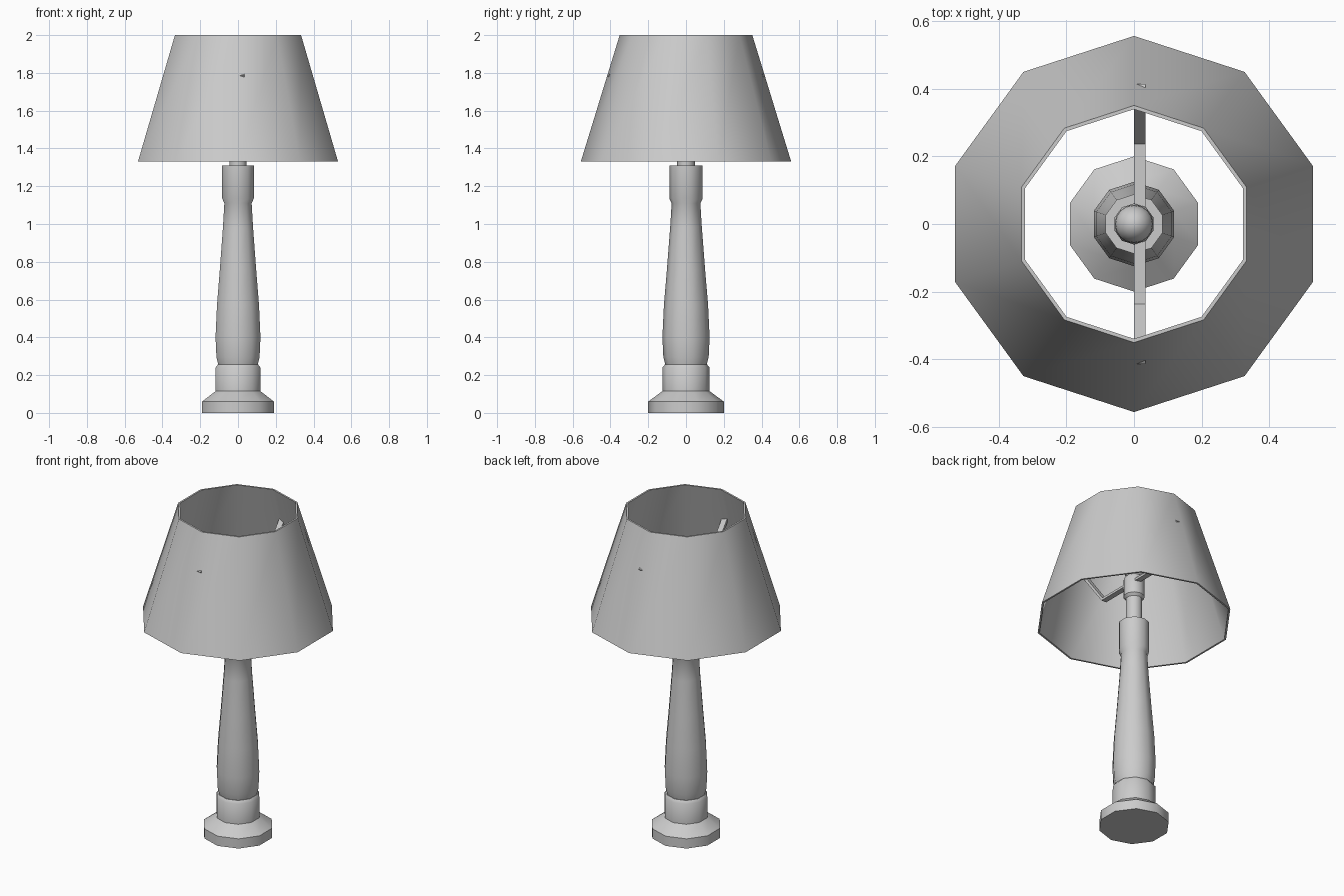
import bpy, bmesh, math

if "Cube" in bpy.data.objects:
    bpy.data.objects.remove(bpy.data.objects["Cube"])

SIDES = 10


def finish(name, bm, smooth_angle=None):
    bmesh.ops.recalc_face_normals(bm, faces=bm.faces)
    mesh = bpy.data.meshes.new(name)
    bm.to_mesh(mesh)
    bm.free()
    obj = bpy.data.objects.new(name, mesh)
    bpy.context.collection.objects.link(obj)
    if smooth_angle:
        bpy.ops.object.select_all(action='DESELECT')
        obj.select_set(True)
        bpy.context.view_layer.objects.active = obj
        bpy.ops.object.shade_smooth_by_angle(angle=math.radians(smooth_angle))
    return obj


def lathe(name, profile, closed=False, sides=SIDES, smooth=40):
    """Turn an (r, z) profile; closed joins its ends, otherwise ends are capped."""
    bm = bmesh.new()
    rings = []
    for r, z in profile:
        angles = [math.pi / 2 + math.tau * i / sides for i in range(sides)]
        rings.append([bm.verts.new((r * math.cos(a), r * math.sin(a), z)) for a in angles])
    pairs = list(zip(rings, rings[1:]))
    if closed:
        pairs.append((rings[-1], rings[0]))
    else:
        bm.faces.new(rings[0])
        bm.faces.new(rings[-1])
    for lo, hi in pairs:
        for i in range(sides):
            j = (i + 1) % sides
            bm.faces.new((lo[i], lo[j], hi[j], hi[i]))
    return finish(name, bm, smooth)


# Stepped foot
lathe("foot", [(0.2, 0), (0.2, 0.06), (0.125, 0.115), (0.125, 0.24), (0.112, 0.256)])

# Tapered stem with collar at the top
lathe("stem", [(0.108, 0.25), (0.12, 0.295), (0.125, 0.4), (0.117, 0.57),
               (0.101, 0.76), (0.084, 0.98), (0.076, 1.11), (0.088, 1.135),
               (0.088, 1.31)])

# Neck and bulb socket
lathe("socket", [(0.047, 1.30), (0.047, 1.47), (0.061, 1.485), (0.061, 1.59), (0.05, 1.61)])

# Bulb
bm = bmesh.new()
bmesh.ops.create_uvsphere(bm, u_segments=16, v_segments=10, radius=0.057)
for v in bm.verts:
    v.co.z = v.co.z * 1.25 + 1.66
finish("bulb", bm, 60)

# Open shade with wall thickness
lathe("shade", [(0.557, 1.33), (0.351, 2.0), (0.340, 2.0), (0.546, 1.33)], closed=True)

# Bent strip that carries the shade
path = [(-0.408, 1.79), (-0.24, 1.566), (0.24, 1.566), (0.408, 1.79)]
bm = bmesh.new()
rows = [[bm.verts.new((x, y, z)) for x in (0.0, 0.034)] for y, z in path]
for a, b in zip(rows, rows[1:]):
    bm.faces.new((a[0], a[1], b[1], b[0]))
strip = finish("shade_bracket", bm)
solid = strip.modifiers.new("thickness", 'SOLIDIFY')
solid.thickness = 0.016
solid.offset = 0
